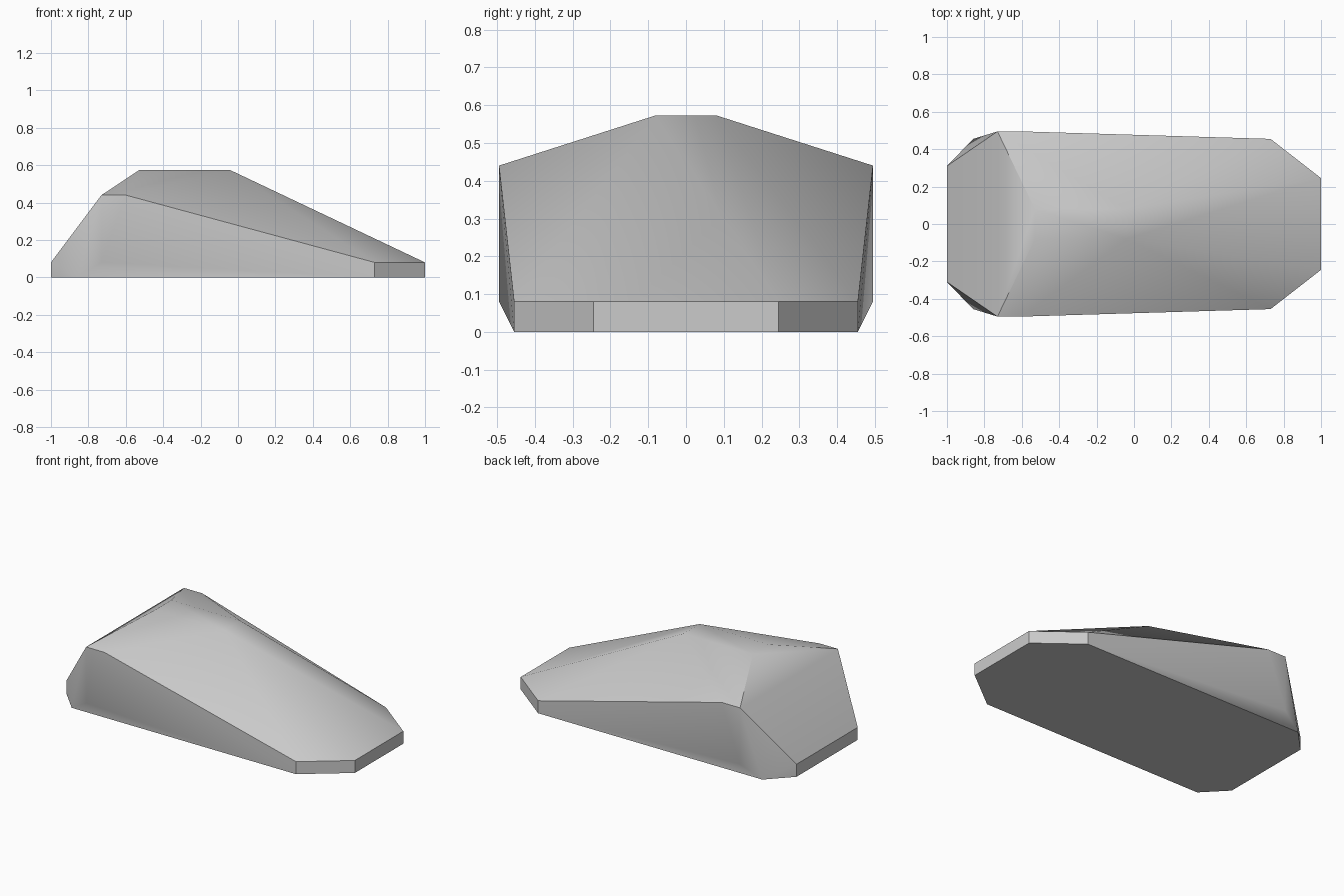
import bpy
import bmesh
import math

cube = bpy.data.objects.get("Cube")
if cube:
    bpy.data.objects.remove(cube, do_unlink=True)

# One flat grey for the whole shell
grey = bpy.data.materials.new("plain_grey")
grey.use_nodes = True
color = (0.6, 0.6, 0.6, 1)
grey.diffuse_color = color
grey.node_tree.nodes["Principled BSDF"].inputs["Base Color"].default_value = color

# Corner points of one half of the shell, as (x, half width, z)
half_corners = [
    # floor
    (-1, 0.31, 0), (-0.86, 0.455, 0), (0.73, 0.455, 0), (1, 0.245, 0),
    # low rim
    (-1, 0.31, 0.08), (-0.73, 0.495, 0.08), (0.73, 0.455, 0.08), (1, 0.245, 0.08),
    # shoulder
    (-0.73, 0.495, 0.44), (-0.6, 0.495, 0.44),
    # flat roof
    (-0.53, 0.08, 0.573), (-0.04, 0.08, 0.573),
]

# Mirror the corners and wrap them in a faceted shell
bm = bmesh.new()
for x, y, z in half_corners:
    for side in (-1, 1):
        bm.verts.new((x, side * y, z))
bmesh.ops.convex_hull(bm, input=bm.verts[:])
bmesh.ops.dissolve_limit(bm, angle_limit=math.radians(0.5),
                         verts=bm.verts[:], edges=bm.edges[:])
bmesh.ops.recalc_face_normals(bm, faces=bm.faces[:])

mesh = bpy.data.meshes.new("wedge_shell")
bm.to_mesh(mesh)
bm.free()
mesh.materials.append(grey)
shell = bpy.data.objects.new("wedge_shell", mesh)
bpy.context.collection.objects.link(shell)

# Soft shading over the gentle bends, crisp main edges
bpy.ops.object.select_all(action="DESELECT")
shell.select_set(True)
bpy.context.view_layer.objects.active = shell
bpy.ops.object.shade_smooth_by_angle(angle=math.radians(35.4))
